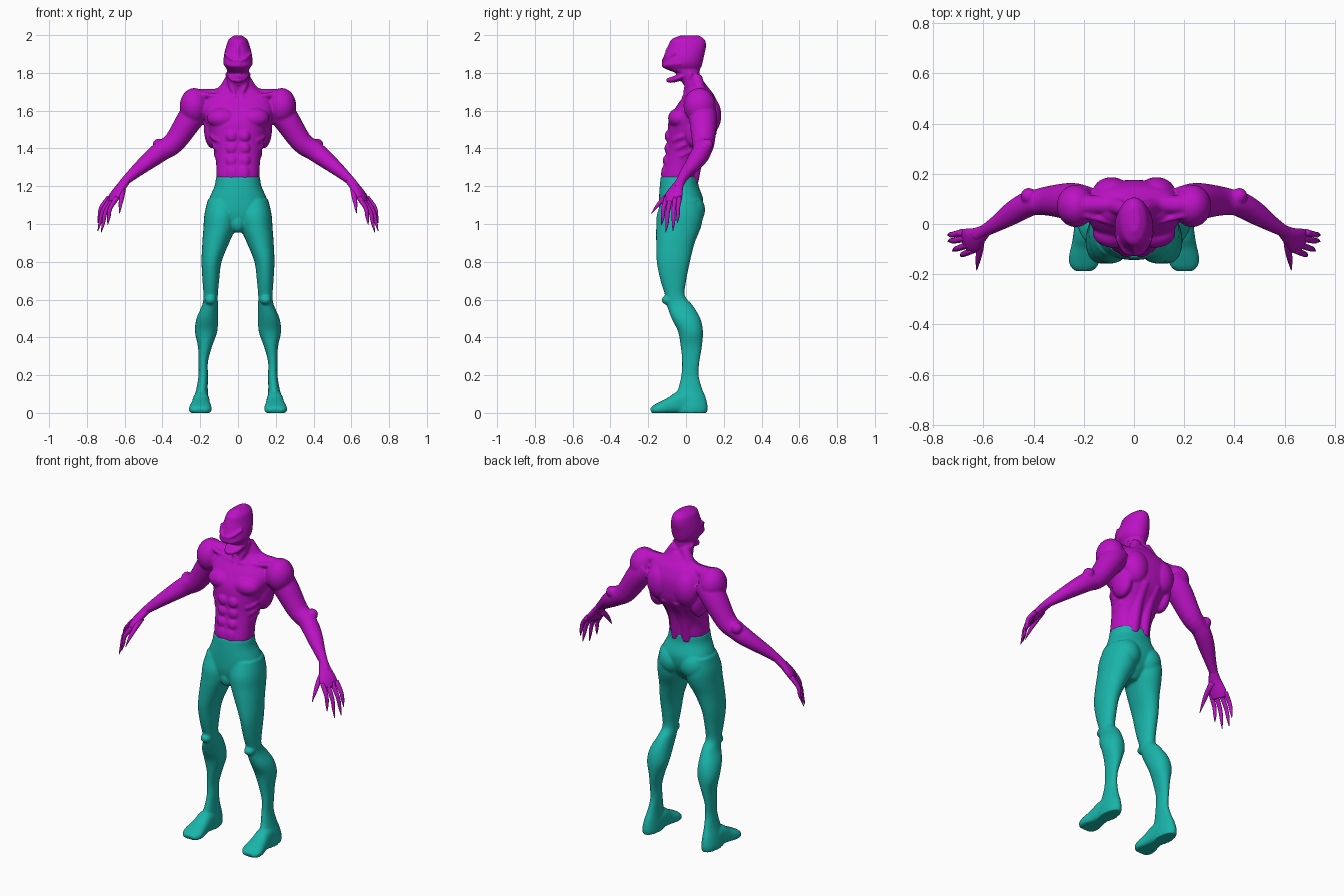
import bpy, bmesh, math
from mathutils import Vector, Matrix

def material(name, rgb):
    m = bpy.data.materials.new(name)
    m.diffuse_color = (*rgb, 1)
    return m

SKIN = material("magenta", (0.50, 0.006, 0.55))
CLOTH = material("teal", (0.010, 0.46, 0.40))

def spline(rings, steps=4):
    """Smoothly interpolate (x, y, z, a, b) rings."""
    p = [Vector(r) for r in rings]
    p = [2 * p[0] - p[1]] + p + [2 * p[-1] - p[-2]]
    out = []
    for i in range(1, len(p) - 2):
        for k in range(steps):
            t = k / steps
            out.append(0.5 * (2 * p[i] + (p[i+1] - p[i-1]) * t
                       + (2 * p[i-1] - 5 * p[i] + 4 * p[i+1] - p[i+2]) * t * t
                       + (3 * p[i] - p[i-1] - 3 * p[i+1] + p[i+2]) * t ** 3))
    return out + [p[-2]]

def loft(bm, rings, flat=False, n=2.0, seg=28):
    """Loft ellipses along a path (flat = horizontal rings); mirrored when off centre."""
    pts = spline(rings)
    sides = (1, -1) if any(abs(r[0]) > 1e-6 for r in rings) else (1,)
    for s in sides:
        loops = []
        for i, p in enumerate(pts):
            if flat:
                u, v = Vector((1, 0, 0)), Vector((0, 1, 0))
            else:
                t = (pts[min(i + 1, len(pts) - 1)] - pts[max(i - 1, 0)])[:3]
                t = Vector(t).normalized()
                u = t.cross(Vector((0, 0, 1))).normalized()
                v = u.cross(t)
            loop = []
            for k in range(seg):
                c, d = math.cos(2 * math.pi * k / seg), math.sin(2 * math.pi * k / seg)
                c = math.copysign(abs(c) ** (2 / n), c)
                d = math.copysign(abs(d) ** (2 / n), d)
                q = Vector(p[:3]) + u * c * max(p[3], 0.001) + v * d * max(p[4], 0.001)
                loop.append(bm.verts.new((q.x * s, q.y, max(q.z, 0))))
            loops.append(loop)
        for a, b in zip(loops, loops[1:]):
            for k in range(seg):
                j = (k + 1) % seg
                bm.faces.new((a[k], a[j], b[j], b[k]))
        bm.faces.new(loops[0][::-1])
        bm.faces.new(loops[-1])

def ball(bm, c, r):
    for s in ((1, -1) if c[0] else (1,)):
        m = Matrix.Translation((c[0] * s, c[1], c[2])) @ Matrix.Diagonal((*r, 1))
        bmesh.ops.create_uvsphere(bm, u_segments=24, v_segments=16, radius=1, matrix=m)

def finish(bm, name, mat, voxel=None, smooth=5):
    bmesh.ops.recalc_face_normals(bm, faces=bm.faces)
    me = bpy.data.meshes.new(name)
    bm.to_mesh(me)
    bm.free()
    me.materials.append(mat)
    for f in me.polygons:
        f.use_smooth = True
    ob = bpy.data.objects.new(name, me)
    bpy.context.collection.objects.link(ob)
    if voxel:
        r = ob.modifiers.new("fuse", 'REMESH')
        r.mode, r.voxel_size, r.use_smooth_shade = 'VOXEL', voxel, True
        sm = ob.modifiers.new("soften", 'SMOOTH')
        sm.factor, sm.iterations = 0.5, smooth

# Torso
up = bmesh.new()
loft(up, [(0, -.035, 1.19, .10, .085), (0, -.035, 1.25, .113, .093), (0, -.025, 1.32, .116, .090),
          (0, 0, 1.40, .128, .102), (0, .03, 1.48, .152, .128), (0, .042, 1.55, .175, .132),
          (0, .06, 1.62, .19, .113), (0, .07, 1.68, .16, .08), (0, .065, 1.72, .09, .055),
          (0, .05, 1.76, .06, .04)], flat=True, n=2.3, seg=40)
# Chest, abdomen and back muscles
ball(up, (.083, -.035, 1.56), (.082, .06, .055))
for z, y in ((1.465, -.093), (1.40, -.094), (1.335, -.103)):
    ball(up, (.033, y, z), (.031, .02, .031))
ball(up, (.028, -.108, 1.265), (.035, .024, .05))
ball(up, (.135, .06, 1.5), (.045, .075, .10))
ball(up, (.09, .125, 1.575), (.075, .062, .10))
for z in (1.36, 1.41, 1.46):
    x = .10 + (z - 1.36) * .22
    loft(up, [(x - .025, -.07, z - .02, .01, .012), (x + .012, -.03, z, .012, .014),
              (x + .018, .03, z + .03, .01, .012)])
loft(up, [(.035, .035, 1.22, .03, .03), (.035, .07, 1.38, .03, .03), (.04, .14, 1.5, .03, .03)])
# Neck cords, collar bones and trapezius
loft(up, [(.055, .03, 1.80, .014, .014), (.035, .005, 1.73, .014, .014), (.012, -.005, 1.67, .011, .011)])
loft(up, [(.015, -.012, 1.67, .012, .012), (.10, .01, 1.675, .012, .012), (.21, .04, 1.69, .015, .015)])
loft(up, [(.03, .055, 1.78, .03, .03), (.09, .075, 1.69, .035, .035), (.20, .075, 1.675, .04, .04)])
# Shoulders and arms
ball(up, (.232, .072, 1.625), (.076, .085, .095))
loft(up, [(.19, .08, 1.63, .07, .075), (.25, .09, 1.56, .074, .07), (.335, .092, 1.435, .06, .058),
          (.40, .085, 1.39, .05, .054), (.44, .07, 1.36, .05, .05), (.49, .04, 1.32, .045, .042),
          (.55, .0, 1.27, .032, .032), (.60, -.03, 1.225, .024, .023), (.63, -.052, 1.19, .024, .02)])
ball(up, (.42, .112, 1.42), (.032, .032, .032))
# Head and neck
loft(up, [(0, .02, 1.998, .022, .05), (0, .01, 1.975, .05, .09), (0, .007, 1.94, .063, .099),
          (0, -.004, 1.90, .073, .102), (0, -.018, 1.86, .077, .107), (0, -.022, 1.835, .07, .105),
          (0, -.016, 1.82, .06, .09), (0, .012, 1.795, .059, .06), (0, .022, 1.76, .056, .05),
          (0, .045, 1.72, .062, .048), (0, .065, 1.68, .08, .06)], flat=True, n=2.1, seg=36)
# Lower jaw
loft(up, [(0, .0, 1.79, .06, .022), (0, -.045, 1.772, .051, .018), (0, -.08, 1.762, .036, .015),
          (0, -.103, 1.763, .018, .010)])
# Brow ridges, cheek bones and skull crest
loft(up, [(.008, -.123, 1.862, .008, .008), (.04, -.104, 1.878, .010, .009), (.069, -.055, 1.905, .008, .008)])
loft(up, [(.025, -.118, 1.835, .009, .007), (.055, -.085, 1.845, .010, .009), (.073, -.03, 1.85, .007, .008)])
loft(up, [(0, -.120, 1.865, .007, .008), (0, -.093, 1.935, .007, .008), (0, -.06, 1.982, .007, .008)])
finish(up, "upper_body", SKIN, .006, 4)

# Clawed hands
hd = bmesh.new()
loft(hd, [(.585, -.02, 1.237, .022, .02), (.62, -.047, 1.195, .036, .022), (.652, -.066, 1.15, .052, .021),
          (.672, -.076, 1.115, .046, .013)], seg=20)
tips = ((-.041, (.742, -.046, 1.005)), (-.014, (.742, -.070, .962)),
        (.014, (.724, -.108, .955)), (.041, (.690, -.130, .995)))
for s, tip in tips:
    base, tip = Vector((.662 - .52 * s, -.068 - .85 * s, 1.14)), Vector(tip)
    knuckle = base.lerp(tip, .45) + Vector((.014, -.004, .008))
    loft(hd, [(*base, .014, .014), (*knuckle, .0115, .0115),
              (*(base.lerp(tip, .72) + Vector((.008, 0, 0))), .009, .009), (*tip, .0015, .0015)], seg=12)
loft(hd, [(.612, -.055, 1.185, .018, .02), (.615, -.105, 1.145, .014, .014),
          (.622, -.145, 1.105, .010, .010), (.627, -.184, 1.055, .0015, .0015)], seg=12)
finish(hd, "clawed_hands", SKIN)

# Trousers: pelvis and buttocks
lo = bmesh.new()
loft(lo, [(0, -.036, 1.25, .116, .098), (0, -.036, 1.20, .124, .103), (0, -.026, 1.13, .153, .117),
          (0, -.030, 1.06, .155, .112), (0, -.04, 1.0, .10, .088), (0, -.05, .955, .04, .055)],
     flat=True, n=2.2, seg=40)
ball(lo, (.072, .028, 1.075), (.078, .073, .085))
ball(lo, (0, -.105, 1.01), (.038, .035, .055))
# Legs
loft(lo, [(.085, -.025, 1.13, .075, .10), (.09, -.032, 1.05, .088, .122), (.098, -.040, .98, .085, .118),
          (.118, -.056, .90, .071, .102), (.14, -.067, .80, .053, .088), (.144, -.067, .70, .044, .068),
          (.145, -.058, .62, .038, .052), (.148, -.033, .57, .042, .068), (.163, 0, .50, .057, .076),
          (.169, .024, .43, .059, .066), (.175, .028, .35, .037, .056), (.184, .025, .27, .025, .046),
          (.184, .021, .20, .025, .046), (.19, .022, .13, .03, .063), (.195, .022, .08, .038, .083),
          (.198, .025, .03, .044, .090), (.198, .025, 0, .043, .086)], flat=True, n=2.1)
# Knee caps
ball(lo, (.146, -.095, .598), (.031, .034, .026))
# Feet
loft(lo, [(.195, .05, .045, .04, .045), (.195, -.02, .055, .044, .062), (.197, -.08, .038, .051, .046),
          (.199, -.13, .024, .060, .036), (.2, -.165, .016, .056, .026), (.2, -.186, .010, .036, .014)], n=2.4)
finish(lo, "trousers_and_feet", CLOTH, .006, 5)
